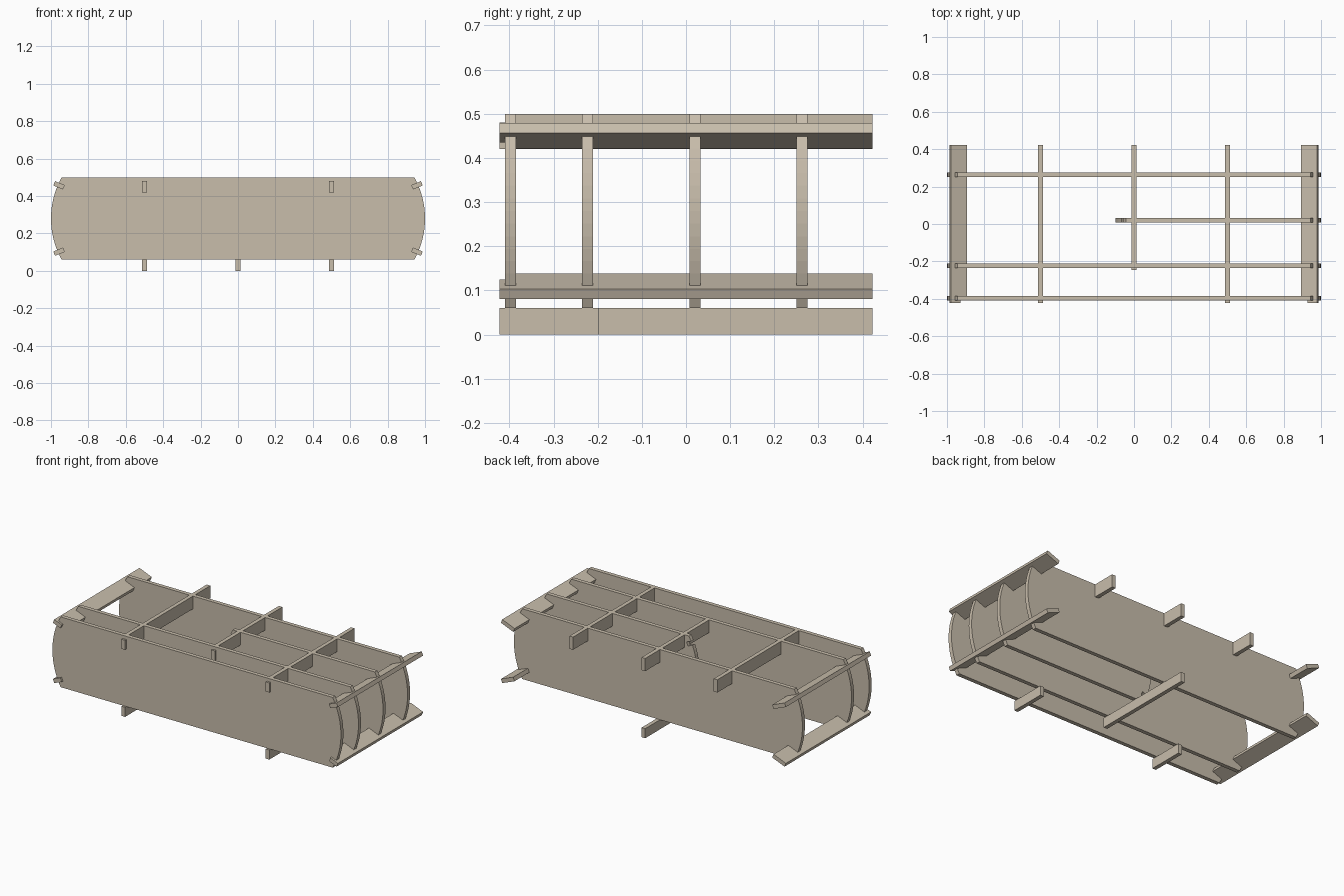
import bpy, bmesh, math
from mathutils import Vector

if "Cube" in bpy.data.objects:
    bpy.data.objects.remove(bpy.data.objects["Cube"])

T = 0.025                                   # sheet thickness
ZC = 0.28                                   # mid height of the panels
PANEL_Y = [-0.397, -0.223, 0.02, 0.263]
TILT = math.radians(22)
D = Vector((math.cos(TILT), math.sin(TILT)))   # slat direction, outward
N = Vector((-D.y, D.x))                        # slat normal
OUT = Vector((0.983, 0.468 - ZC))              # outer edge of slat
SLOT, WIDTH = 0.056, 0.092                     # slot depth, slat width
HALF_H, SAG = 0.22, 0.057                      # panel end arc
R = (HALF_H ** 2 + SAG ** 2) / (2 * SAG)
tan = bpy.data.materials.new("tan_board")
tan.diffuse_color = (0.58, 0.51, 0.41, 1)
tan.use_nodes = True
tan.node_tree.nodes["Principled BSDF"].inputs["Base Color"].default_value = tan.diffuse_color


def sheet(name, outline, place):
    """Extrude a flat outline by T; place maps (a, b, depth) to xyz."""
    bm = bmesh.new()
    rings = [[bm.verts.new(place(a, b, d)) for a, b in outline] for d in (-T / 2, T / 2)]
    bm.faces.new(rings[0])
    bm.faces.new(rings[1][::-1])
    n = len(outline)
    for i in range(n):
        j = (i + 1) % n
        bm.faces.new((rings[0][i], rings[1][i], rings[1][j], rings[0][j]))
    bmesh.ops.recalc_face_normals(bm, faces=bm.faces)
    me = bpy.data.meshes.new(name)
    bm.to_mesh(me)
    bm.free()
    me.materials.append(tan)
    ob = bpy.data.objects.new(name, me)
    bpy.context.collection.objects.link(ob)
    return ob


def hit_arc(p):
    """Where a line from p along D meets the curved panel end."""
    q = p - Vector((1 - R, 0))
    b = q.dot(D)
    return p + D * (-b + math.sqrt(b * b - q.dot(q) + R * R))


def panel_end():
    """Right panel end from bottom to top, with two slots for the slats."""
    inner = OUT - D * SLOT
    lo, hi = inner - N * T / 2, inner + N * T / 2
    a_lo = hit_arc(lo)
    ang = math.asin(a_lo.y / R)
    arc = [(1 - R + R * math.cos(ang * i / 6), R * math.sin(ang * i / 6)) for i in range(7)]
    upper = arc + [tuple(lo), tuple(hi), tuple(hit_arc(hi)), (1 - SAG, HALF_H)]
    return [(x, -z) for x, z in upper[:0:-1]] + upper


# Upright long panels; the third is a short one
names = ["front_panel", "middle_panel", "short_panel", "back_panel"]
end = panel_end()
for name, y in zip(names, PANEL_Y):
    mid = 0.45 if name == "short_panel" else 0.0
    outline = end + [(2 * mid - x, z) for x, z in end[::-1]]
    sheet(name, outline, lambda a, b, d, y=y: (a, y + d, ZC + b))

# Four tilted corner slats, notched around the panels
for sx, side in ((-1, "left"), (1, "right")):
    ys = [y for y in PANEL_Y[1:] if sx > 0 or y != 0.02]
    outline = [(0, 0.422), (0, -0.422), (SLOT, -0.422), (SLOT, PANEL_Y[0] + T / 2),
               (WIDTH, PANEL_Y[0] + T / 2)]
    for y in ys:
        outline += [(WIDTH, y - T / 2), (SLOT, y - T / 2), (SLOT, y + T / 2), (WIDTH, y + T / 2)]
    outline.append((WIDTH, 0.422))
    for sz, level in ((-1, "lower"), (1, "upper")):
        def place(a, b, d, sx=sx, sz=sz):
            p = OUT - D * a + N * d
            return (sx * p.x, b, ZC + sz * p.y)
        sheet(f"{level}_{side}_slat", outline, place)

# Upper cross ribs, stepped down where they pass the panels
for x, y0, skip in ((-0.5, -0.422, 0.02), (0.0, -0.247, None), (0.5, -0.422, None)):
    ys = [y for y in PANEL_Y if y > y0 and y != skip]
    top = [(y0, 0.48), (ys[0] + T / 2, 0.48), (ys[0] + T / 2, 0.5)]
    for y in ys[1:]:
        top += [(y - T / 2, 0.5), (y - T / 2, 0.48), (y + T / 2, 0.48), (y + T / 2, 0.5)]
    outline = [(0.422, 0.42), (y0, 0.42)] + top + [(0.422, 0.5)]
    sheet("upper_cross_rib", outline, lambda a, b, d, x=x: (x + d, a, b))

# Lower ribs that the body stands on
for x, y0, y1 in ((-0.5, -0.422, -0.198), (0.0, -0.247, 0.422), (0.5, -0.422, -0.198)):
    sheet("lower_foot_rib", [(y0, 0), (y1, 0), (y1, 0.06), (y0, 0.06)],
          lambda a, b, d, x=x: (x + d, a, b))
